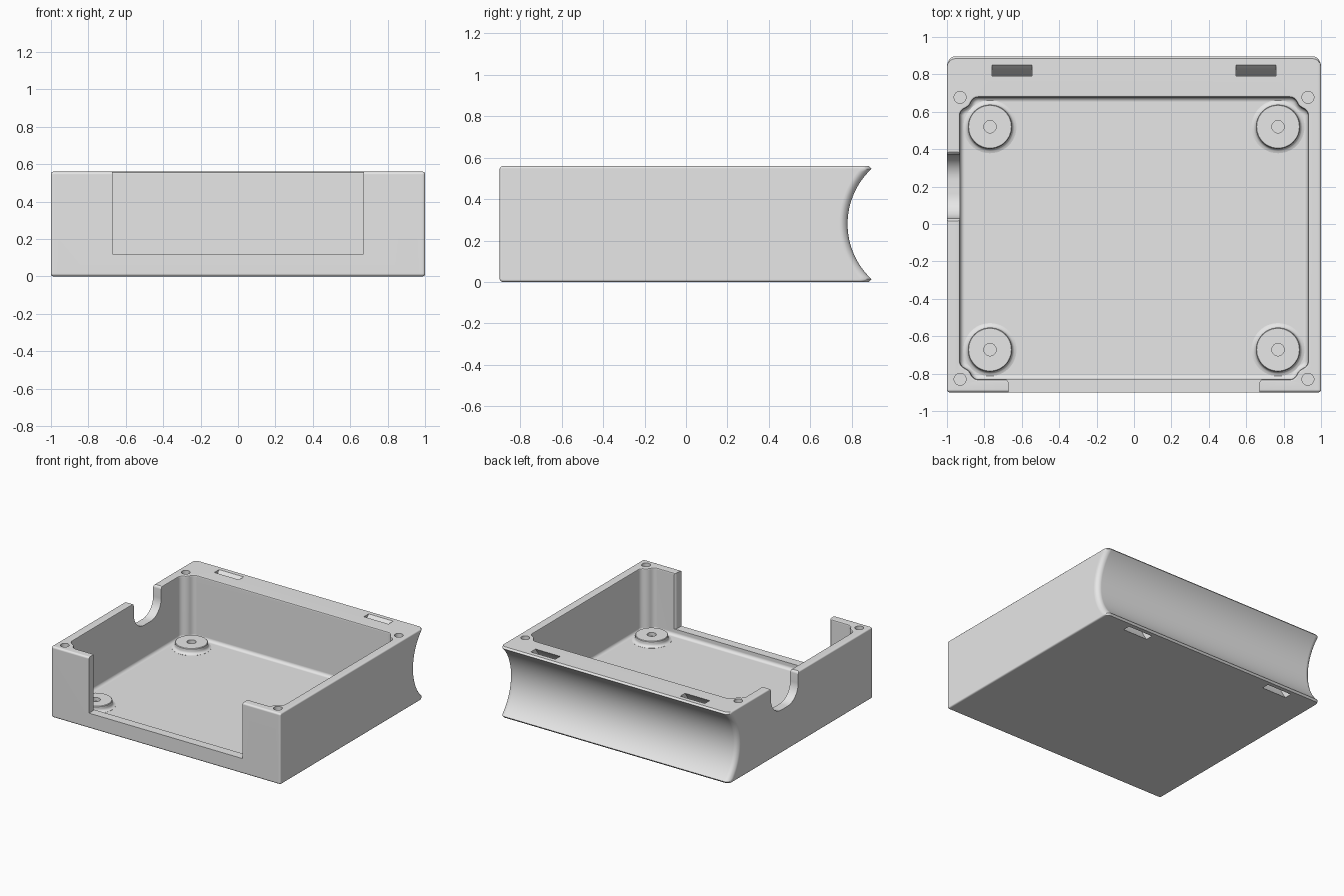
import bpy, bmesh, math
from mathutils import Vector

if "Cube" in bpy.data.objects:
    bpy.data.objects.remove(bpy.data.objects["Cube"])

H = 0.56                       # overall height
WX, YF, YB = 0.93, -0.83, 0.677  # cavity walls
FLOOR = 0.07
SCOOP_Y, SCOOP_R = 1.144, 0.364  # axis and radius of the rear scoop

mat = bpy.data.materials.new("light_grey")
mat.diffuse_color = (0.8, 0.8, 0.8, 1)
mat.use_nodes = True
mat.node_tree.nodes["Principled BSDF"].inputs["Base Color"].default_value = mat.diffuse_color


def loft(name, rings):
    """Skin a closed solid through rings of equal point count."""
    bm = bmesh.new()
    vs = [[bm.verts.new(p) for p in ring] for ring in rings]
    n = len(vs[0])
    for a, b in zip(vs, vs[1:]):
        for i in range(n):
            j = (i + 1) % n
            bm.faces.new((a[i], a[j], b[j], b[i]))
    bm.faces.new(vs[0][::-1])
    bm.faces.new(vs[-1])
    bmesh.ops.recalc_face_normals(bm, faces=bm.faces)
    me = bpy.data.meshes.new(name)
    bm.to_mesh(me)
    bm.free()
    ob = bpy.data.objects.new(name, me)
    bpy.context.collection.objects.link(ob)
    me.materials.append(mat)
    return ob


def arc(cx, cy, r, a0, a1, n):
    return [(cx + r * math.cos(math.radians(a0 + (a1 - a0) * i / n)),
             cy + r * math.sin(math.radians(a0 + (a1 - a0) * i / n))) for i in range(n + 1)]


def along_x(name, pts, x0, x1):
    return loft(name, [[(x, y, z) for y, z in pts] for x in (x0, x1)])


def along_z(name, pts, z0, z1):
    return loft(name, [[(x, y, z) for x, y in pts] for z in (z0, z1)])


def cut(target, tool):
    m = target.modifiers.new("cut", "BOOLEAN")
    m.operation, m.solver, m.object = "DIFFERENCE", "EXACT", tool
    bpy.context.view_layer.objects.active = target
    bpy.ops.object.modifier_apply(modifier=m.name)
    bpy.data.objects.remove(tool)


def finish(ob):
    bpy.ops.object.select_all(action="DESELECT")
    ob.select_set(True)
    bpy.context.view_layer.objects.active = ob
    bpy.ops.object.shade_smooth_by_angle(angle=math.radians(35))
    w = ob.modifiers.new("weighted", "WEIGHTED_NORMAL")
    w.keep_sharp = True


# Case body: side profile swept across x, with rounded ends
def side_profile(o, scoop):
    c, a, r = 0.015, 0.014, SCOOP_R + scoop
    pts = arc(-0.9 + c, H - c, c - o, 90, 180, 3) + arc(-0.9 + c, c, c - o, 180, 270, 3)
    zs = H / 2 - a
    t = math.degrees(math.asin(zs / r))
    sweep = arc(SCOOP_Y, H / 2, r, 180 + t, 180 - t, 32)
    tip = sweep[0][0] - 0.012
    return pts + [(tip, o)] + sweep + [(tip, H - o)]


def rounding(u, r):
    return r - math.sqrt(r * r - (r - u) ** 2) if u < r else 0


BIG, SMALL = 0.04, 0.012
sections = []
for u in (0, 0.0015, 0.005, 0.012, 0.02, 0.03, 0.04):
    sections.append((1 - u, side_profile(rounding(u, SMALL), rounding(u, BIG))))
sections += [(-x, p) for x, p in reversed(sections)]
case = loft("case_body", [[(x, y, z) for y, z in p] for x, p in sections])


# Main cavity: plan outline with a round screw post left in each corner
def cavity_outline(off):
    r, f = 0.065, 0.04
    d = math.sqrt((r + f) ** 2 - f * f)
    t = math.degrees(math.atan2(d, f))
    # one corner, with the post axis at the origin and the cavity towards -x -y
    q = (arc(-f, -d, f + off, 0, t, 4)
         + arc(0, 0, r - off, 180 + t, 270 - t, 6)
         + arc(-d, -f, f + off, 90 - t, 90, 4))
    back_right = [(WX + x, YB + y) for x, y in q]
    back_left = [(-WX - x, YB + y) for x, y in reversed(q)]
    front_left = [(-WX - x, YF - y) for x, y in q]
    front_right = [(WX + x, YF - y) for x, y in reversed(q)]
    return back_right + back_left + front_left + front_right


FIL = 0.025
levels = [(FLOOR + FIL * (1 - math.sin(math.radians(a))), -FIL * (1 - math.cos(math.radians(a))))
          for a in (90, 67.5, 45, 22.5, 0)]
levels += [(H - 0.012, 0), (H - 0.0035, 0.0035), (H, 0.012), (H + 0.05, 0.012)]
cut(case, loft("cavity_cutter", [[(x, y, z) for x, y in cavity_outline(o)] for z, o in levels]))

# Front opening, with rounded inner wall ends
half = [(0.67, -1.0), (0.67, -0.85), (0.674, -0.839), (0.685, -0.829), (0.685, -0.80)]
opening = half + [(-x, y) for x, y in reversed(half)]
cut(case, along_z("opening_cutter", opening, 0.12, H + 0.1))

# Cable notch in the left wall
notch = [(0.385, H + 0.1), (0.385, H), (0.375, H - 0.008), (0.37, H - 0.02)]
notch += arc(0.24, 0.47, 0.13, 0, -90, 8) + arc(0.16, 0.47, 0.13, 270, 180, 8)
notch += [(0.03, H - 0.02), (0.025, H - 0.008), (0.015, H), (0.015, H + 0.1)]
cut(case, along_x("notch_cutter", notch, -1.1, -0.86))

# Curved strap slots that run behind the scoop from top to bottom
slot = arc(SCOOP_Y, H / 2, 0.406, 130, 230, 32) + arc(SCOOP_Y, H / 2, 0.451, 230, 130, 32)
for s in (-1, 1):
    cut(case, along_x("slot_cutter", slot, s * 0.545, s * 0.76))

# Screw holes in the corner posts
for sx in (-1, 1):
    for y in (YF, YB):
        hole = arc(sx * WX, y, 0.032, 0, 345, 23)
        cut(case, along_z("screw_cutter", hole, H - 0.3, H + 0.1))
finish(case)

# Floor standoffs: low turned discs with a flared foot and a centre hole
turned = [(0.142, 0.06), (0.142, FLOOR + 0.001), (0.130, 0.074), (0.122, 0.081), (0.118, 0.092),
          (0.118, 0.110), (0.114, 0.114), (0.033, 0.114), (0.033, 0.085)]
for side, sx in (("left", -1), ("right", 1)):
    for end, y in (("front", -0.672), ("back", 0.52)):
        rings = [[(sx * 0.77 + px, y + py, z) for px, py in arc(0, 0, r, 0, 352.5, 47)]
                 for r, z in turned]
        finish(loft(f"standoff_{end}_{side}", rings))
